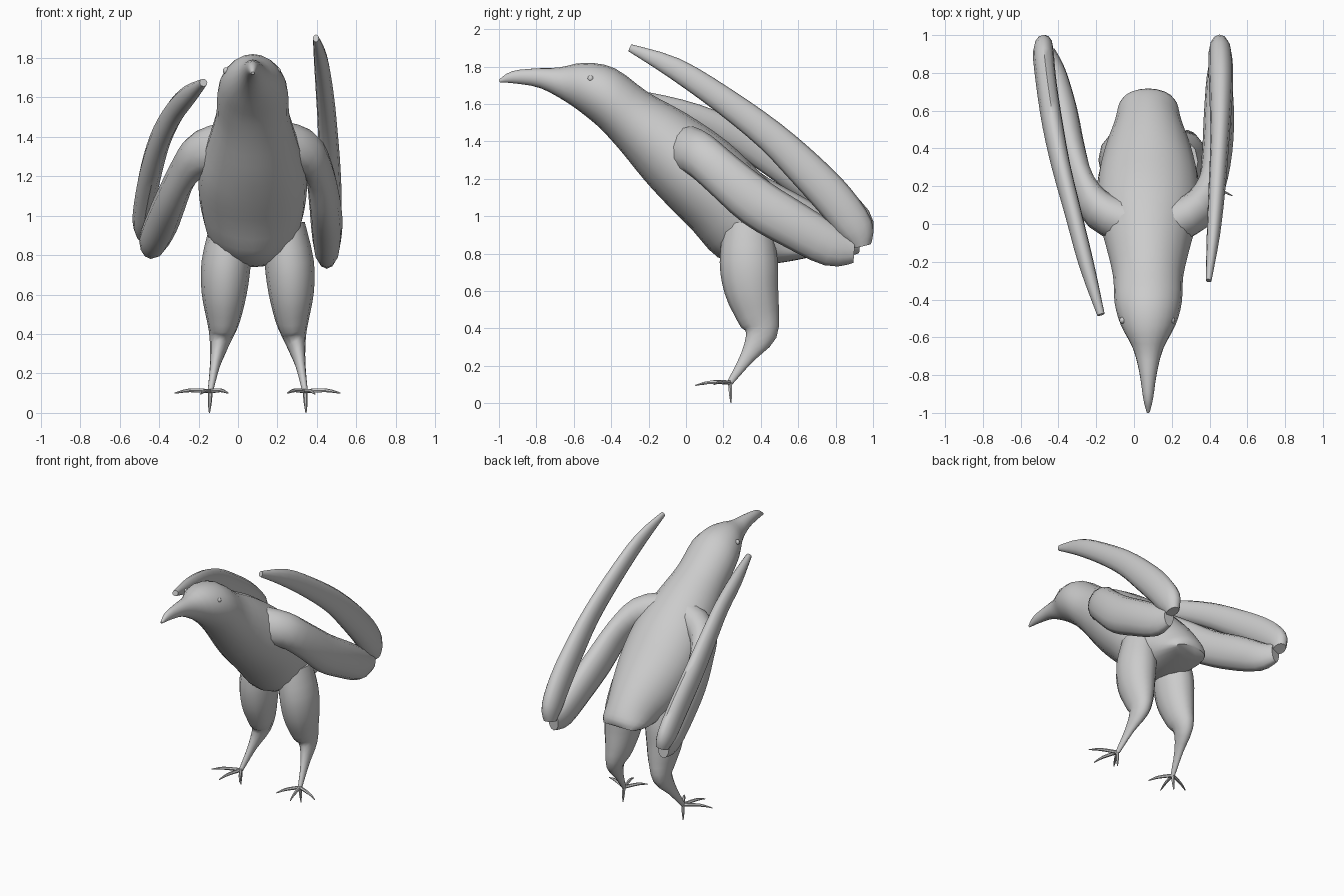
import bpy, bmesh, math
from mathutils import Vector

default = bpy.data.objects.get("Cube")
if default:
    bpy.data.objects.remove(default, do_unlink=True)

plumage = bpy.data.materials.new("plain_grey")
plumage.use_nodes = True
grey = (0.6, 0.6, 0.6, 1)
plumage.diffuse_color = grey
plumage.node_tree.nodes["Principled BSDF"].inputs["Base Color"].default_value = grey

X = Vector((1, 0, 0))


def finish(name, bm):
    bmesh.ops.recalc_face_normals(bm, faces=bm.faces)
    mesh = bpy.data.meshes.new(name)
    bm.to_mesh(mesh)
    bm.free()
    mesh.materials.append(plumage)
    obj = bpy.data.objects.new(name, mesh)
    bpy.context.collection.objects.link(obj)
    bpy.ops.object.select_all(action="DESELECT")
    obj.select_set(True)
    bpy.context.view_layer.objects.active = obj
    bpy.ops.object.shade_smooth_by_angle(angle=math.radians(50))
    return obj


def resample(rows, steps):
    """Smooth curve through the rows, each a tuple of numbers."""
    rows = [Vector(r) for r in rows]
    padded = [rows[0]] + rows + [rows[-1]]
    out = []
    for a, b, c, d in zip(padded, padded[1:], padded[2:], padded[3:]):
        for i in range(steps):
            t = i / steps
            out.append(b + (c - a) * t / 2 + (a * 2 - b * 5 + c * 4 - d) * t * t / 2
                       + (b * 3 - a - c * 3 + d) * t ** 3 / 2)
    return out + [rows[-1]]


def skin(name, frames, sides):
    """Join elliptical rings given as centre, side and up vectors."""
    bm = bmesh.new()
    angles = [math.tau * k / sides for k in range(sides)]
    rings = [[bm.verts.new(c + s * math.cos(a) + u * math.sin(a)) for a in angles]
             for c, s, u in frames]
    for low, high in zip(rings, rings[1:]):
        for k in range(sides):
            n = (k + 1) % sides
            bm.faces.new((low[k], low[n], high[n], high[k]))
    bm.faces.new(rings[0])
    bm.faces.new(rings[-1])
    return finish(name, bm)


def limb(name, rows, sides=12, steps=3):
    """Rows hold x, y, z, half width and half depth along a path."""
    pts = resample(rows, steps)
    frames = []
    for i, p in enumerate(pts):
        t = (pts[min(i + 1, len(pts) - 1)] - pts[max(i - 1, 0)])
        t = Vector(t[:3]).normalized()
        side = (X - t * X.dot(t)).normalized()
        frames.append((Vector(p[:3]), side * p[3], t.cross(side) * p[4]))
    return skin(name, frames, sides)


# Head, trunk and tail: top y z, bottom y z, half width
profile = [
    (-1, 1.73, -.995, 1.715, .008), (-.93, 1.775, -.92, 1.71, .026),
    (-.8, 1.79, -.78, 1.685, .046), (-.68, 1.795, -.64, 1.61, .08),
    (-.54, 1.82, -.53, 1.53, .145), (-.38, 1.79, -.45, 1.46, .178),
    (-.2, 1.66, -.35, 1.35, .186), (0, 1.55, -.22, 1.19, .225),
    (.22, 1.4, -.1, 1.06, .27), (.4, 1.23, .03, .93, .27),
    (.55, 1.08, .17, .78, .235), (.66, .95, .34, .74, .185),
    (.715, .86, .5, .75, .16), (.71, .81, .64, .775, .12)]
rings = []
for r in resample([Vector(p) for p in profile], 3):
    top, bottom = Vector((.075, r[0], r[1])), Vector((.075, r[2], r[3]))
    rings.append(((top + bottom) / 2, X * r[4], (top - bottom) / 2))
skin("body", rings, 20)

# Eyes
for side, label in ((1, "left"), (-1, "right")):
    bm = bmesh.new()
    bmesh.ops.create_uvsphere(bm, u_segments=10, v_segments=6, radius=.018)
    bmesh.ops.translate(bm, verts=bm.verts, vec=(.07 + side * .13, -.51, 1.735))
    finish(label + "_eye", bm)

# Left wing: inner arm from the shoulder, then outer blade folded forward
limb("left_inner_wing", [
    (.18, 0, 1.35, .12, .14), (.33, .07, 1.33, .1, .12), (.41, .2, 1.22, .075, .12),
    (.44, .38, 1.07, .08, .13), (.45, .58, .95, .08, .125),
    (.45, .78, .84, .065, .11), (.45, .9, .82, .04, .07)])
limb("left_outer_wing", [
    (.45, .94, .84, .04, .05), (.455, .91, .93, .06, .095), (.46, .8, 1.08, .065, .105),
    (.46, .65, 1.24, .06, .1), (.455, .45, 1.43, .05, .085),
    (.44, .2, 1.62, .045, .072), (.42, -.06, 1.79, .035, .058), (.395, -.3, 1.9, .015, .02)])

# Right wing, swung lower and inward
limb("right_inner_wing", [
    (-.02, 0, 1.35, .12, .14), (-.18, .07, 1.32, .1, .12), (-.27, .2, 1.23, .07, .12),
    (-.33, .38, 1.1, .075, .12), (-.38, .6, .98, .08, .12),
    (-.43, .8, .88, .07, .1), (-.46, .92, .87, .04, .07)])
limb("right_outer_wing", [
    (-.47, .95, .89, .04, .05), (-.48, .91, .97, .055, .09), (-.465, .75, 1.11, .055, .1),
    (-.43, .52, 1.27, .055, .095), (-.385, .3, 1.41, .05, .085),
    (-.32, .05, 1.53, .045, .07), (-.25, -.22, 1.61, .04, .055), (-.175, -.48, 1.675, .02, .02)])

# Legs and feet, mirrored about the body
leg = [(.13, .33, .95, .11, .13), (.16, .335, .76, .125, .155), (.17, .35, .61, .115, .145),
       (.175, .385, .47, .085, .115), (.19, .4, .37, .055, .085),
       (.215, .33, .25, .027, .04), (.24, .235, .11, .014, .016)]
toes = {"outer": (.42, .15, .1), "front": (.29, .05, .095),
        "inner": (.15, .09, .1), "hind": (.245, .24, 0)}
ankle = Vector((.24, .235, .11))


def mirrored(rows, side):
    return [(.1 + side * r[0], *r[1:]) for r in rows]


for side, label in ((1, "left"), (-1, "right")):
    limb(label + "_leg", mirrored(leg, side))
    for toe, tip in toes.items():
        tip = Vector(tip)
        knuckle = ankle.lerp(tip, .6) + Vector((0, 0, .01))
        rows = [(*ankle, .012, .012), (*knuckle, .01, .01), (*tip, .003, .003)]
        limb(label + "_" + toe + "_toe", mirrored(rows, side), 6)
